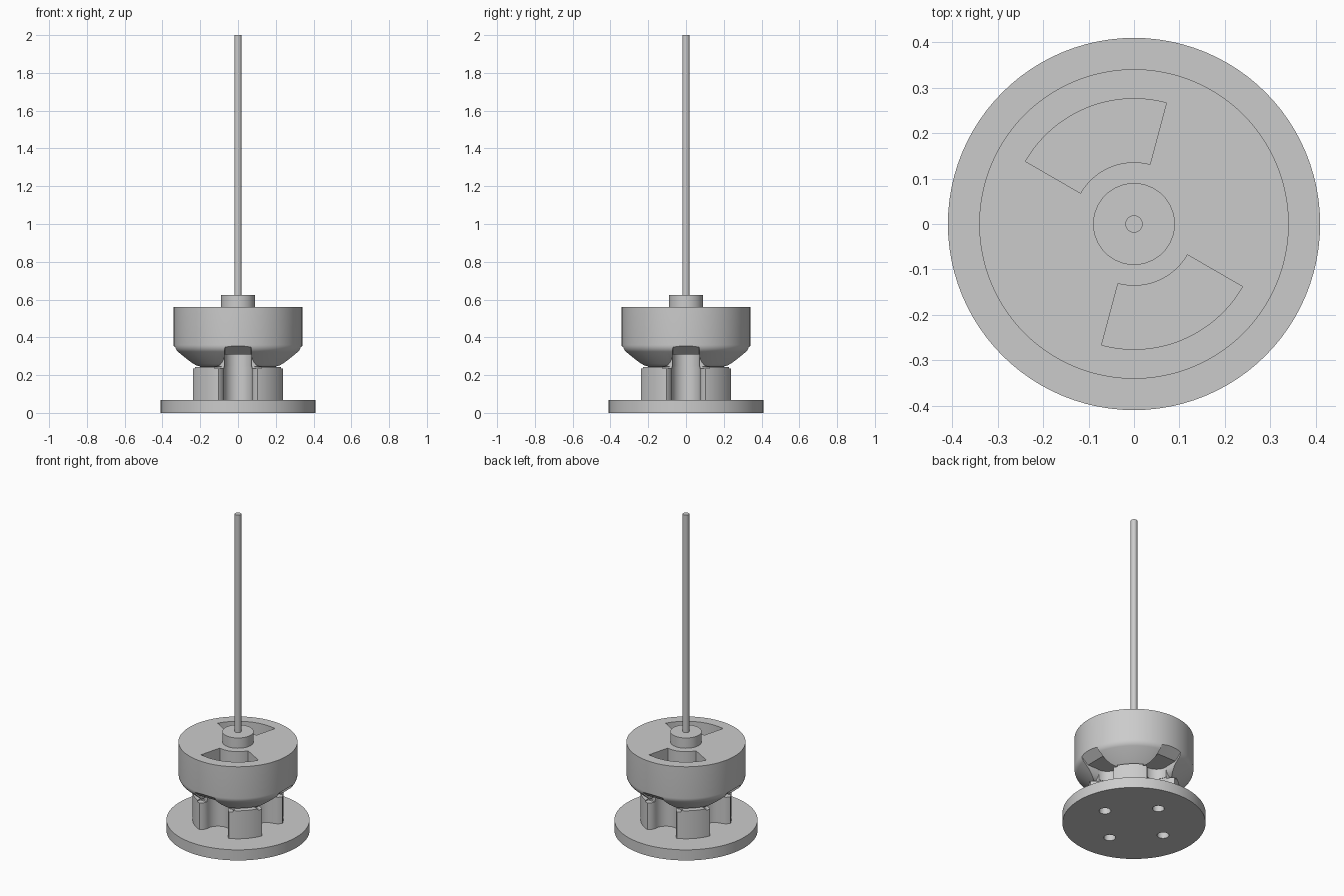
import bpy, bmesh, math
from mathutils import Matrix

if "Cube" in bpy.data.objects:
    bpy.data.objects.remove(bpy.data.objects["Cube"])

grey = bpy.data.materials.new("plain_grey")
grey.diffuse_color = (0.6, 0.6, 0.6, 1)
grey.use_nodes = True
grey.node_tree.nodes["Principled BSDF"].inputs["Base Color"].default_value = grey.diffuse_color


def add_object(name, bm):
    bmesh.ops.recalc_face_normals(bm, faces=bm.faces)
    mesh = bpy.data.meshes.new(name)
    bm.to_mesh(mesh)
    bm.free()
    mesh.materials.append(grey)
    ob = bpy.data.objects.new(name, mesh)
    bpy.context.collection.objects.link(ob)
    return ob


def lathe(name, profile, steps=96):
    """Closed solid of revolution from (radius, z) points, capped at both ends."""
    bm = bmesh.new()
    rings = []
    for r, z in profile:
        rings.append([bm.verts.new((r * math.cos(2 * math.pi * i / steps),
                                    r * math.sin(2 * math.pi * i / steps), z))
                      for i in range(steps)])
    for a, b in zip(rings, rings[1:]):
        for i in range(steps):
            j = (i + 1) % steps
            bm.faces.new((a[i], a[j], b[j], b[i]))
    bm.faces.new(rings[0][::-1])
    bm.faces.new(rings[-1])
    return add_object(name, bm)


def loft(name, sections):
    """Closed solid through matching loops of points."""
    bm = bmesh.new()
    loops = [[bm.verts.new(p) for p in s] for s in sections]
    n = len(loops[0])
    for a, b in zip(loops, loops[1:]):
        for i in range(n):
            j = (i + 1) % n
            bm.faces.new((a[i], a[j], b[j], b[i]))
    bm.faces.new(loops[0][::-1])
    bm.faces.new(loops[-1])
    return add_object(name, bm)


def prism(name, outline, z0, z1):
    return loft(name, [[(x, y, z) for x, y in outline] for z in (z0, z1)])


def cut(target, cutter, turns):
    """Subtract the cutter at each turn (degrees about z), then delete it."""
    base = cutter.matrix_world.copy()
    for deg in turns:
        cutter.matrix_world = Matrix.Rotation(math.radians(deg), 4, "Z") @ base
        mod = target.modifiers.new("cut", "BOOLEAN")
        mod.operation, mod.solver, mod.object = "DIFFERENCE", "EXACT", cutter
        bpy.context.view_layer.update()
        dg = bpy.context.evaluated_depsgraph_get()
        mesh = bpy.data.meshes.new_from_object(target.evaluated_get(dg))
        target.modifiers.clear()
        target.data = mesh
    bpy.data.objects.remove(cutter)


def arc(r, a0, a1, n, cx=0, cy=0):
    return [(cx + r * math.cos(math.radians(a0 + (a1 - a0) * i / n)),
             cy + r * math.sin(math.radians(a0 + (a1 - a0) * i / n))) for i in range(n + 1)]


QUARTERS = (0, 90, 180, 270)

# Round base plate with four screw holes
base_plate = lathe("base_plate", [(0.41, 0), (0.41, 0.067)])
cut(base_plate, prism("hole_cutter", arc(0.034, 0, 345, 23, 0, 0.217), -0.05, 0.15), QUARTERS)

# Cup with rounded underside on a column
underside = arc(0.05, -90, -45, 5, 0.215, 0.294)
shoulder = arc(0.05, -45, 0, 5, 0.291, 0.36)
housing = lathe("cup_and_column", [(0.26, 0.06), (0.26, 0.244)] + underside + shoulder
                + [(0.341, 0.56)])

# U-shaped slots leave four lobes on the column
right = [(0.30, 0.32), (0.125, 0.252), (0.102, 0.238), (0.085, 0.222), (0.075, 0.2)]
slot = (right + arc(0.075, 0, -180, 20, 0, 0.2)[1:]
        + [(-x, y) for x, y in right[:-1]][::-1])
cut(housing, prism("slot_cutter", slot, 0.067, 0.246), QUARTERS)

# Flared ports in the cup, with a ceiling that slopes up at the rim
flare = [(0.07, 0.31), (0.074, 0.285), (0.083, 0.266), (0.098, 0.251), (0.125, 0.243),
         (0.125, 0.235)]


def port_section(y, top):
    pts = [(x, y, top if i == 0 else z) for i, (x, z) in enumerate(flare)]
    return pts + [(-x, y, z) for x, y, z in pts[::-1]]


cut(housing, loft("port_cutter", [port_section(0.2, 0.31), port_section(0.285, 0.31),
                                  port_section(0.341, 0.355), port_section(0.42, 0.355)]),
    QUARTERS)
inner_port = arc(0.0725, 0, -180, 20, 0, 0.2) + [(-0.0725, 0.21), (0.0725, 0.21)]
cut(housing, prism("inner_port_cutter", inner_port, 0.24, 0.31), QUARTERS)

# Two fan-shaped pockets in the top
fan = arc(0.276, 75, 150, 30) + arc(0.136, 150, 75, 30)
cut(housing, prism("pocket_cutter", fan, 0.34, 0.7), (0, 180))

# Collar and long rod
collar = lathe("collar", [(0.09, 0.55), (0.09, 0.625)], 64)
rod = lathe("rod", [(0.019, 0.6), (0.019, 2.0)], 32)

# Smooth shading with sharp edges kept
for ob in (base_plate, housing, collar, rod):
    ob.data.polygons.foreach_set("use_smooth", [True] * len(ob.data.polygons))
    ob.data.set_sharp_from_angle(angle=math.radians(30))
